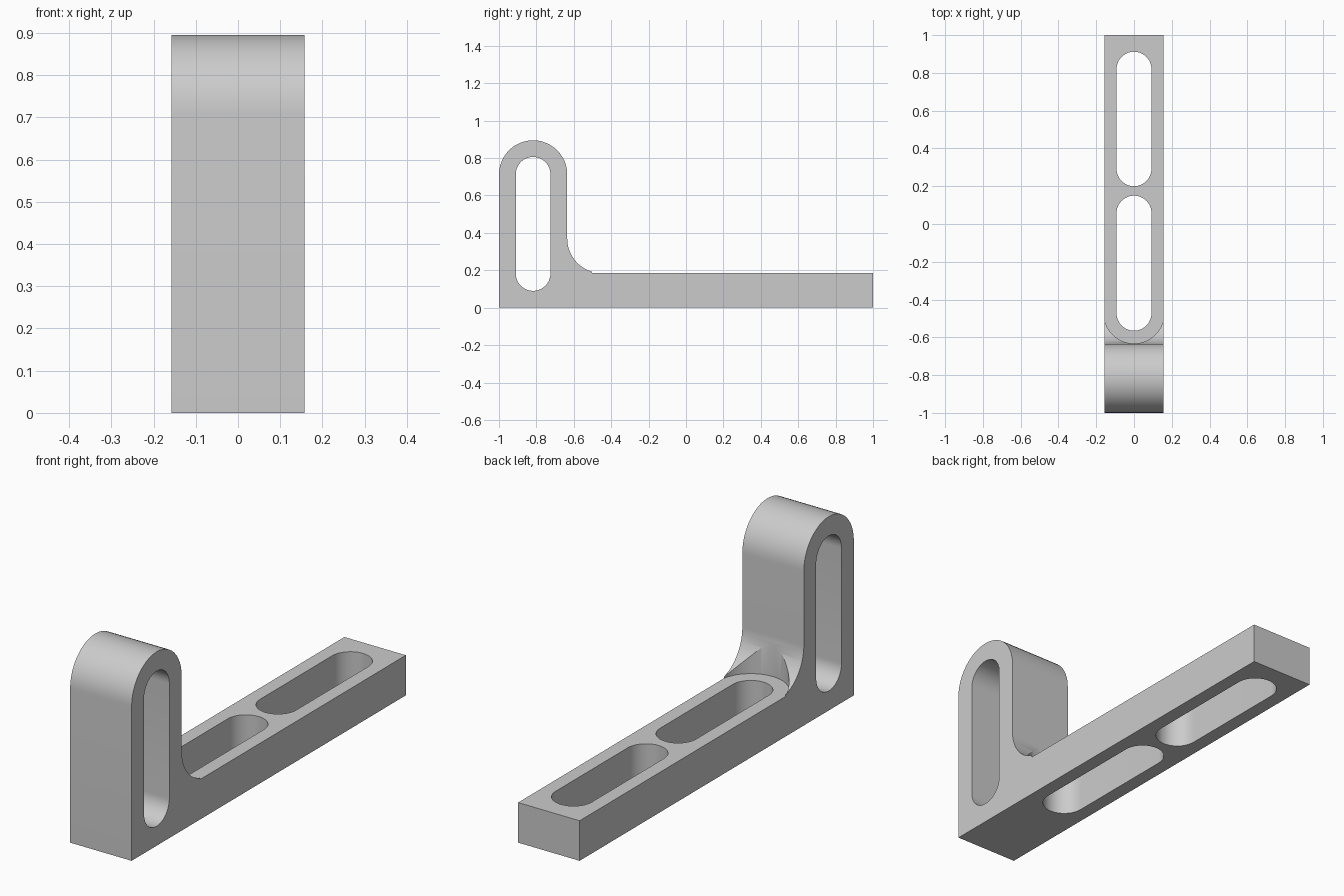
import bpy, bmesh, math
from mathutils import Vector

cube = bpy.data.objects.get("Cube")
if cube:
    bpy.data.objects.remove(cube, do_unlink=True)

HALF = 0.157      # half width of the bracket
BASE = 0.185      # thickness of the foot
SLOT = 0.0925     # slot end radius
POST = 0.1825     # rounded top radius
POST_Y = -1 + POST

grey = bpy.data.materials.new("light grey")
grey.use_nodes = True
colour = (0.6, 0.6, 0.6, 1)
grey.diffuse_color = colour
grey.node_tree.nodes["Principled BSDF"].inputs["Base Color"].default_value = colour


def arc(cx, cy, r, start, end, steps=24):
    angles = [math.radians(start + (end - start) * i / steps) for i in range(steps + 1)]
    return [(cx + r * math.cos(a), cy + r * math.sin(a)) for a in angles]


def slot(c, low, high, r):
    """Outline of a slot running along the second axis."""
    return arc(c, high - r, r, 0, 180) + arc(c, low + r, r, 180, 360)


def extrude(name, outline, place, depth):
    """Extrude a 2D outline, mapped to 3D by place, along depth."""
    bm = bmesh.new()
    face = bm.faces.new([bm.verts.new(place(u, v)) for u, v in outline])
    new = bmesh.ops.extrude_face_region(bm, geom=[face])["geom"]
    verts = [g for g in new if isinstance(g, bmesh.types.BMVert)]
    bmesh.ops.translate(bm, verts=verts, vec=Vector(depth))
    bmesh.ops.recalc_face_normals(bm, faces=bm.faces)
    mesh = bpy.data.meshes.new(name)
    bm.to_mesh(mesh)
    bm.free()
    mesh.materials.append(grey)
    obj = bpy.data.objects.new(name, mesh)
    bpy.context.collection.objects.link(obj)
    return obj


# L-shaped body: foot, inner fillet and round-topped post
inner = POST_Y + POST
fillet = 0.185
profile = [(-1, 0), (1, 0), (1, BASE)]
profile += arc(inner + fillet, BASE + fillet, fillet, 270, 180)
profile += arc(POST_Y, 0.895 - POST, POST, 0, 180)
bracket = extrude("slotted_angle_bracket", profile,
                  lambda u, v: (-HALF, u, v), (2 * HALF, 0, 0))

# Slots through the post and foot, and a round clearance in the fillet
cutters = [
    extrude("post_slot_cutter", slot(POST_Y, 0.09, 0.806, SLOT),
            lambda u, v: (-0.3, u, v), (0.6, 0, 0)),
    extrude("clearance_cutter", arc(0, -0.4725, 0.16, 0, 360, 72)[:-1],
            lambda u, v: (u, v, BASE), (0, 0, 0.4)),
]
for name, low, high in (("near", -0.565, 0.15), ("far", 0.2, 0.912)):
    cutters.append(extrude(name + "_foot_slot_cutter", slot(0, low, high, SLOT),
                           lambda u, v: (u, v, -0.1), (0, 0, 0.4)))

bpy.ops.object.select_all(action='DESELECT')
bpy.context.view_layer.objects.active = bracket
bracket.select_set(True)
for cutter in cutters:
    cutter.hide_render = True
    mod = bracket.modifiers.new("Cut", 'BOOLEAN')
    mod.operation = 'DIFFERENCE'
    mod.solver = 'EXACT'
    mod.object = cutter
    bpy.ops.object.modifier_apply(modifier=mod.name)
    bpy.data.objects.remove(cutter, do_unlink=True)

bpy.ops.object.shade_smooth_by_angle(angle=math.radians(25))
